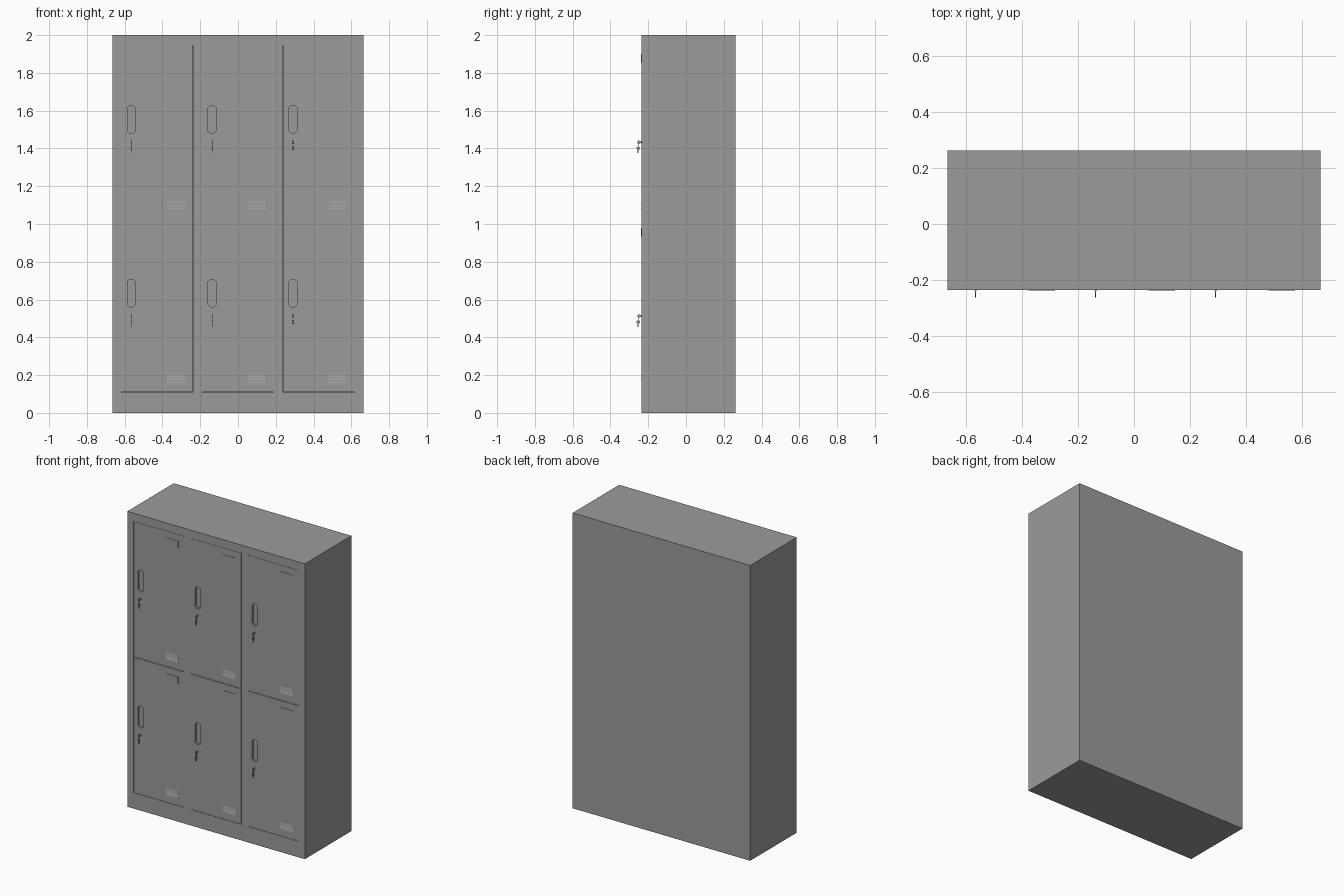
import bpy, bmesh, math
from mathutils import Matrix, Vector

if "Cube" in bpy.data.objects:
    bpy.data.objects.remove(bpy.data.objects["Cube"])

FRONT, BACK = -0.235, 0.263
W, H = 1.33, 2.0
COLS = (-0.428, 0.0, 0.428)
ROWS = (0.108, 1.028)            # door bottom heights
DOOR_W, DOOR_H, GAP = 0.378, 0.917, 0.0013
FACE = FRONT + 0.0005            # door front plane

# Dark grey paint shared by all parts
paint = bpy.data.materials.new("dark_grey")
paint.diffuse_color = (0.33, 0.33, 0.33, 1)
paint.use_nodes = True
paint.node_tree.nodes["Principled BSDF"].inputs["Base Color"].default_value = paint.diffuse_color


def finish(bm, name):
    bmesh.ops.recalc_face_normals(bm, faces=bm.faces)
    me = bpy.data.meshes.new(name)
    bm.to_mesh(me)
    bm.free()
    me.materials.append(paint)
    ob = bpy.data.objects.new(name, me)
    bpy.context.collection.objects.link(ob)
    return ob


def add_box(bm, x0, x1, y0, y1, z0, z1):
    m = Matrix.Translation(((x0 + x1) / 2, (y0 + y1) / 2, (z0 + z1) / 2))
    bmesh.ops.create_cube(bm, size=1, matrix=m @ Matrix.Diagonal((x1 - x0, y1 - y0, z1 - z0, 1)))


def add_prism(bm, pts, offset):
    """Close a planar outline and extrude it along offset."""
    face = bm.faces.new([bm.verts.new(p) for p in pts])
    r = bmesh.ops.extrude_face_region(bm, geom=[face])
    vs = [g for g in r["geom"] if isinstance(g, bmesh.types.BMVert)]
    bmesh.ops.translate(bm, verts=vs, vec=Vector(offset))


def cut(ob, cutter):
    mod = ob.modifiers.new("cut", "BOOLEAN")
    mod.operation, mod.solver, mod.object = "DIFFERENCE", "EXACT", cutter
    bpy.context.view_layer.objects.active = ob
    bpy.ops.object.modifier_apply(modifier=mod.name)
    bpy.data.objects.remove(cutter)


def disc(bm, x, y, z, r, depth, axis, seg=16):
    rot = Matrix.Rotation(math.pi / 2, 4, axis)
    bmesh.ops.create_cone(bm, cap_ends=True, segments=seg, radius1=r, radius2=r,
                          depth=depth, matrix=Matrix.Translation((x, y, z)) @ rot)


# Cabinet body with a shallow pocket for each door
bm = bmesh.new()
add_box(bm, -W / 2, W / 2, FRONT, BACK, 0, H)
body = finish(bm, "cabinet_body")
bm = bmesh.new()
for cx in COLS:
    for z in ROWS:
        add_box(bm, cx - DOOR_W / 2, cx + DOOR_W / 2, FRONT - 0.05, FRONT + 0.022, z, z + DOOR_H)
cut(body, finish(bm, "pocket_cutter"))


def build_door(cx, z, tag):
    # Door panel
    bm = bmesh.new()
    add_box(bm, cx - DOOR_W / 2 + GAP, cx + DOOR_W / 2 - GAP, FACE, FRONT + 0.021,
            z + GAP, z + DOOR_H - GAP)
    door = finish(bm, "door_" + tag)

    # Recessed grip
    hx, hz = cx - 0.137, z + 0.526
    w, h, c = 0.021, 0.073, 0.012
    outline = [(-w, h - c), (-w + c, h), (w - c, h), (w, h - c),
               (w, c - h), (w - c, -h), (c - w, -h), (-w, c - h)]
    bm = bmesh.new()
    add_prism(bm, [(hx + a, FACE - 0.02, hz + b) for a, b in outline], (0, 0.034, 0))
    cut(door, finish(bm, "grip_cutter"))

    # Thin label plate
    lx0, lx1 = cx + 0.052, cx + 0.146
    bm = bmesh.new()
    add_box(bm, lx0, lx1, FACE - 0.0025, FACE + 0.002, z + 0.827, z + 0.872)
    finish(bm, "label_plate_" + tag)

    # Slanted vent louvers
    bm = bmesh.new()
    for top, bot in ((0.105, 0.080), (0.079, 0.066), (0.065, 0.052)):
        add_prism(bm, [(lx0, FACE + 0.002, z + top), (lx0, FACE - 0.003, z + bot),
                       (lx0, FACE + 0.002, z + bot)], (lx1 - lx0, 0, 0))
    finish(bm, "vent_" + tag)

    # Lock barrel
    kz = z + 0.405
    bm = bmesh.new()
    disc(bm, hx, FACE - 0.001, kz, 0.006, 0.004, "X")
    finish(bm, "lock_" + tag)

    # Key in the lock, with a second key hanging below it
    bm = bmesh.new()
    add_box(bm, hx - 0.001, hx + 0.001, FACE - 0.012, FACE, kz - 0.003, kz + 0.003)
    disc(bm, hx, FACE - 0.015, kz, 0.009, 0.003, "Y", 12)
    add_box(bm, hx - 0.001, hx + 0.001, FACE - 0.020, FACE - 0.017, kz - 0.026, kz - 0.004)
    disc(bm, hx, FACE - 0.0185, kz - 0.032, 0.0095, 0.003, "Y", 12)
    add_box(bm, hx - 0.001, hx + 0.001, FACE - 0.021, FACE - 0.016, kz - 0.057, kz - 0.038)
    finish(bm, "keys_" + tag)


for i, cx in enumerate(COLS):
    for j, z in enumerate(ROWS):
        build_door(cx, z, f"{('lower', 'upper')[j]}_{i + 1}")
